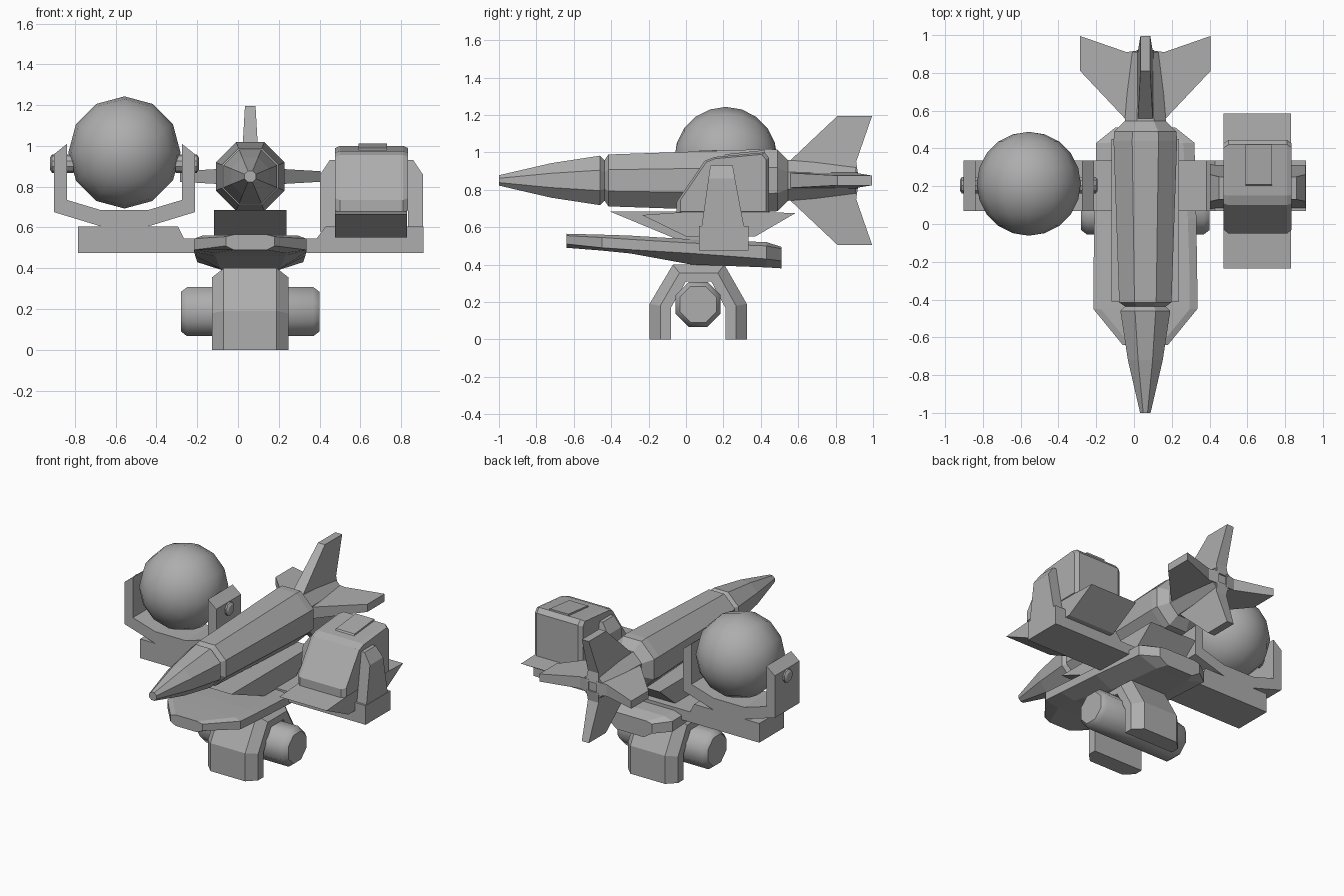
import bpy, bmesh, math
from mathutils import Vector, Matrix

if "Cube" in bpy.data.objects:
    bpy.data.objects.remove(bpy.data.objects["Cube"], do_unlink=True)

grey = bpy.data.materials.new("plain grey")
grey.use_nodes = True
grey.diffuse_color = (0.42, 0.42, 0.42, 1)
grey.node_tree.nodes["Principled BSDF"].inputs["Base Color"].default_value = grey.diffuse_color

CX = 0.06  # centre line of rocket, deck and leg


def finish(name, bm, smooth=0):
    bmesh.ops.recalc_face_normals(bm, faces=bm.faces)
    mesh = bpy.data.meshes.new(name)
    bm.to_mesh(mesh)
    bm.free()
    ob = bpy.data.objects.new(name, mesh)
    bpy.context.collection.objects.link(ob)
    mesh.materials.append(grey)
    if smooth:
        bpy.ops.object.select_all(action="DESELECT")
        ob.select_set(True)
        bpy.context.view_layer.objects.active = ob
        bpy.ops.object.shade_smooth_by_angle(angle=math.radians(smooth))
    return ob


def loft(name, rings, smooth=0):
    """Skin matching rings of points and cap both ends."""
    bm = bmesh.new()
    loops = [[bm.verts.new(p) for p in ring] for ring in rings]
    n = len(loops[0])
    for a, b in zip(loops, loops[1:]):
        for i in range(n):
            j = (i + 1) % n
            bm.faces.new((a[i], a[j], b[j], b[i]))
    bm.faces.new(loops[0])
    bm.faces.new(loops[-1])
    return finish(name, bm, smooth)


def prism_y(name, profile, y0, y1):
    return loft(name, [[(x, y, z) for x, z in profile] for y in (y0, y1)])


def prism_x(name, profile, x0, x1, bevel=0):
    """Extrude a (y, z) profile along x, with chamfered ends."""
    c = Vector((sum(p[0] for p in profile), sum(p[1] for p in profile))) / len(profile)
    stations = [(x0, 1), (x1, 1)]
    if bevel:
        k = 1 - bevel * 3
        stations = [(x0, k), (x0 + bevel, 1), (x1 - bevel, 1), (x1, k)]
    return loft(name, [[(x, c.x + (y - c.x) * s, c.y + (z - c.y) * s) for y, z in profile]
                       for x, s in stations])


def turned(name, profile, axis, centre, sides, smooth=0):
    """Loft regular polygons of (position, radius) along the x or y axis."""
    rings = []
    for t, r in profile:
        ring = []
        for i in range(sides):
            a = 2 * math.pi * (i + 0.5) / sides
            u, v = r * math.cos(a), r * math.sin(a)
            if axis == "x":
                ring.append((t, centre[0] + u, centre[1] + v))
            else:
                ring.append((centre[0] + u, t, centre[1] + v))
        rings.append(ring)
    return loft(name, rings, smooth)


# rocket: nose cone, neck, body and tapering tail
AXIS = (CX, 0.85)
turned("rocket_nose", [(-1, 0.03), (-0.72, 0.1), (-0.46, 0.143), (-0.43, 0.11)], "y", AXIS, 8)
turned("rocket_body", [(-0.44, 0.11), (-0.415, 0.15), (0.44, 0.182), (0.49, 0.178),
                       (0.545, 0.118), (0.91, 0.085)], "y", AXIS, 8)

# four swept tail fins
for i, name in enumerate(("left", "top", "right", "bottom")):
    turn = Matrix.Rotation(-math.pi / 2 * i, 3, "Y")
    rings = []
    for d, y0, y1, t in ((0.03, 0.5, 0.92, 0.045), (0.1, 0.55, 0.91, 0.04), (0.345, 0.81, 0.995, 0.026)):
        ring = [(d, y0, -t), (d, y1, -t), (d, y1, t), (d, y0, t)]
        rings.append([turn @ Vector(p) + Vector((CX, 0, AXIS[1])) for p in ring])
    loft(name + "_fin", rings)

# wedge cradles under the rocket and the launcher box
prism_x("rocket_cradle", [(-0.41, 0.685), (0.45, 0.685), (0.28, 0.54), (-0.06, 0.54)], CX - 0.178, CX + 0.178)
prism_x("launcher_cradle", [(-0.235, 0.665), (0.05, 0.685), (0.3, 0.685), (0.585, 0.675),
                            (0.37, 0.55), (0.0, 0.55)], 0.475, 0.83)

# deck hull: y, top half width, rim half width, keel half width, four heights
stations = [
    (-0.64, 0.08, 0.12, 0.08, 0.565, 0.555, 0.51, 0.49),
    (-0.45, 0.235, 0.275, 0.17, 0.56, 0.545, 0.49, 0.475),
    (-0.3, 0.235, 0.275, 0.17, 0.555, 0.535, 0.48, 0.46),
    (0.03, 0.225, 0.27, 0.15, 0.535, 0.515, 0.46, 0.4),
    (0.43, 0.2, 0.26, 0.12, 0.52, 0.5, 0.43, 0.385),
    (0.51, 0.12, 0.16, 0.1, 0.495, 0.485, 0.42, 0.38),
]
rings = []
for y, top, rim, keel, z0, z1, z2, z3 in stations:
    half = [(top, z0), (rim, z1), (rim, z2), (keel, z3)]
    rings.append([(CX + w, y, z) for w, z in half] + [(CX - w, y, z) for w, z in reversed(half)])
loft("deck", rings)

# cross beam with raised ends
prism_y("cross_beam", [(-0.785, 0.475), (0.91, 0.475), (0.91, 0.605), (0.43, 0.605), (0.385, 0.545),
                       (-0.265, 0.545), (-0.295, 0.605), (-0.785, 0.605)], 0.07, 0.335)

# ball turret
BALL = Vector((-0.557, 0.213, 0.968))
bm = bmesh.new()
bmesh.ops.create_uvsphere(bm, u_segments=12, v_segments=10, radius=0.275,
                          matrix=Matrix.Translation(BALL) @ Matrix.Rotation(math.pi / 2, 4, "X"))
finish("ball", bm, 40)

# yoke holding the ball
outer = [(0.345, 0.96), (0.345, 0.675), (0.115, 0.605)]
inner = [(0.115, 0.685), (0.282, 0.735), (0.282, 1.01)]
right = [(BALL.x - d, z) for d, z in outer + inner]
half_r = right[:3]
half_l = [(2 * BALL.x - x, z) for x, z in reversed(half_r)]
in_r = right[3:]
in_l = [(2 * BALL.x - x, z) for x, z in reversed(in_r)]
prism_y("yoke", half_r + half_l + in_l + in_r, 0.07, 0.335)
for side in (-1, 1):
    turned("yoke_pivot", [(BALL.x + side * 0.25, 0.045), (BALL.x + side * 0.355, 0.045),
                          (BALL.x + side * 0.365, 0.03)], "x", (0.205, 0.913), 10, 35)

# launcher box with roof hatch
prism_x("launcher_box", [(-0.05, 0.67), (-0.05, 0.735), (0.1, 0.955), (0.15, 0.975), (0.42, 1.0),
                         (0.445, 0.97), (0.445, 0.67)], 0.475, 0.835, 0.025)
prism_x("launcher_hatch", [(0.19, 0.96), (0.21, 0.99), (0.42, 1.012), (0.42, 0.97)], 0.59, 0.73)

# tapered launcher arms on both sides
LX = 0.655
for side in (-1, 1):
    rings = []
    for z, a, b, y0, y1 in ((0.58, 0.18, 0.252, 0.08, 0.315), (0.86, 0.18, 0.252, 0.12, 0.262),
                            (0.93, 0.18, 0.205, 0.13, 0.25)):
        rings.append([(LX + side * a, y0, z), (LX + side * b, y0, z),
                      (LX + side * b, y1, z), (LX + side * a, y1, z)])
    loft("launcher_arm", rings)

# arched leg with chamfered outer edges
arch_out = [(-0.195, 0), (-0.195, 0.19), (-0.07, 0.4), (0.205, 0.4), (0.325, 0.19), (0.325, 0)]
arch_in = [(-0.08, 0), (-0.08, 0.17), (0.0, 0.31), (0.135, 0.31), (0.21, 0.17), (0.21, 0)]
rings = []
for o, n in zip(arch_out, arch_in):
    m = [(p + q) / 2 for p, q in zip(o, n)]
    half = [(0.13, o), (0.188, m), (0.188, n)]
    rings.append([(CX + w, *p) for w, p in half] + [(CX - w, *p) for w, p in reversed(half)])
loft("arched_leg", rings)

# engine drum across the leg
turned("engine_drum", [(-0.28, 0.105), (-0.25, 0.13), (0.37, 0.13), (0.4, 0.105)], "x",
       (0.065, 0.187), 8, 46)
